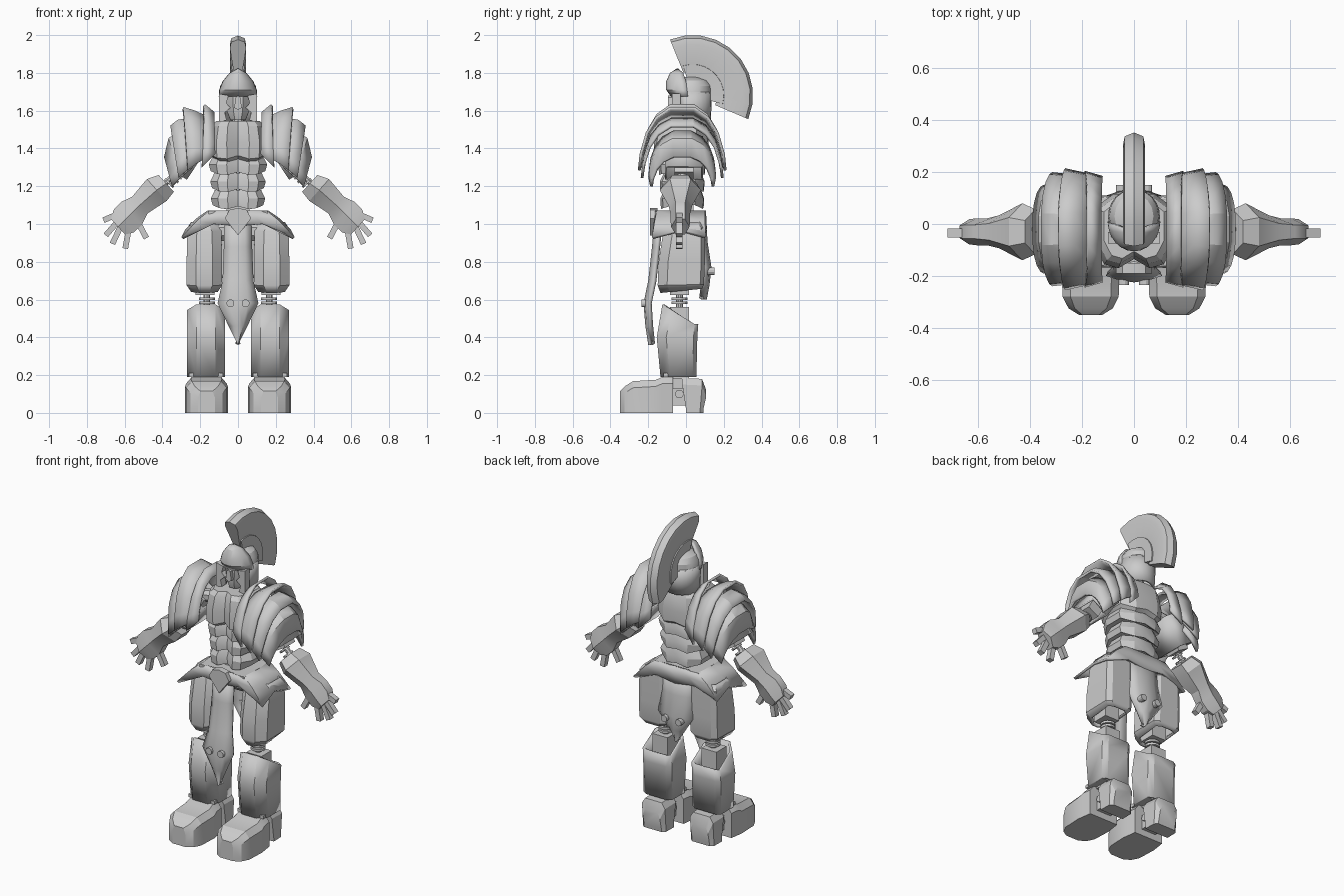
import bpy, bmesh, math
from mathutils import Vector as V

if "Cube" in bpy.data.objects:
    bpy.data.objects.remove(bpy.data.objects["Cube"])


def make(name, verts, faces, mirror=False, solid=0):
    me = bpy.data.meshes.new(name)
    me.from_pydata([tuple(v) for v in verts], [], faces)
    bm = bmesh.new()
    bm.from_mesh(me)
    bmesh.ops.remove_doubles(bm, verts=bm.verts, dist=1e-5)
    bmesh.ops.recalc_face_normals(bm, faces=bm.faces)
    bm.to_mesh(me)
    bm.free()
    ob = bpy.data.objects.new(name, me)
    bpy.context.collection.objects.link(ob)
    if solid:
        m = ob.modifiers.new("thick", "SOLIDIFY")
        m.thickness, m.offset = solid, -1
    if mirror:
        m = ob.modifiers.new("mirror", "MIRROR")
        m.use_mirror_merge = False
    return ob


def loft(name, rings, cap=True, closed=True, **kw):
    n = len(rings[0])
    verts = [p for r in rings for p in r]
    faces = []
    for i in range(len(rings) - 1):
        for j in range(n if closed else n - 1):
            k = (j + 1) % n
            faces.append((i*n + j, i*n + k, (i+1)*n + k, (i+1)*n + j))
    if cap and closed:
        faces += [tuple(range(n)), tuple(range(len(verts) - n, len(verts)))]
    return make(name, verts, faces, **kw)


def bar(name, stations, n=4, **kw):
    """Stations (centre, half width, half depth) swept along a straight axis."""
    d = (V(stations[-1][0]) - V(stations[0][0])).normalized()
    ref = V((0, 1, 0)) if abs(d.y) < .9 else V((1, 0, 0))
    u = d.cross(ref).normalized()
    v = d.cross(u)
    rings = []
    for c, hu, hv in stations:
        k = 1 / math.cos(math.pi / n)
        angs = [(2*i + 1) * math.pi / n for i in range(n)]
        rings.append([V(c) + u*hu*k*math.cos(a) + v*hv*k*math.sin(a) for a in angs])
    return loft(name, rings, **kw)


def rod(name, a, b, r, r2=None, n=4, **kw):
    return bar(name, [(a, r, r2 or r), (b, r, r2 or r)], n, **kw)


def plate(name, pts, y0, y1, **kw):
    return loft(name, [[(x, y, z) for x, z in pts] for y in (y0, y1)], **kw)


def sym(half):
    """Complete a half outline (x >= 0, first and last points on x = 0)."""
    return half + [(-p[0],) + tuple(p[1:]) for p in half[-2:0:-1]]


# Torso: chest and overlapping scalloped belly plates
def body(sx, sy, z, dip=0):
    plan = [(0, -.135, .3), (.06, -.17, 1), (.115, -.155, .8), (.155, -.08, 0),
            (.155, .06, 0), (.08, .115, 1), (0, .12, .4)]
    return sym([(x*sx, y*sy, z - dip*k) for x, y, k in plan])

loft("chest", [body(.75, .78, 1.545), body(.9, .9, 1.52), body(1, 1, 1.43), body(.97, .98, 1.37, .025), body(.85, .8, 1.35, .02)])
for i, z in enumerate((1.36, 1.27, 1.18)):
    s = (1, .95, .93)[i]
    loft("belly_plate", [body(.85*s, .72*s, z), body(1.0*s, .86*s, z - .045),
                         body(.93*s, .84*s, z - .08, .02), body(.8*s, .7*s, z - .07, .02)])
rod("waist_post", (0, -.02, 1.0), (0, -.02, 1.15), .06, .06)
rod("neck", (0, 0, 1.5), (0, 0, 1.6), .03, n=10)

# Head, dome, brow visor and cheek guards
def oval(rx, ry, z, cy=.03, a0=0, a1=360, n=16):
    m = n if a1 - a0 >= 360 else n + 1
    return [(rx*math.cos(math.radians(a0 + (a1-a0)*i/n)),
             cy + ry*math.sin(math.radians(a0 + (a1-a0)*i/n)), z) for i in range(m)]

loft("helmet_dome", [oval(r, s, z) for r, s, z in
     ((.1, .105, 1.69), (.095, .105, 1.73), (.075, .085, 1.76), (.035, .04, 1.778))])
loft("helmet_back", [oval(r, s, z, .03, -35, 215) for r, s, z in
     ((.1, .105, 1.7), (.1, .105, 1.62), (.097, .1, 1.54))], closed=False, solid=.015)
loft("brow_visor", [oval(r, s, z, c, 180, 360, 12) for r, s, z, c in
     ((.102, .09, 1.675, .01), (.1, .11, 1.71, .005), (.082, .105, 1.755, 0),
      (.045, .07, 1.8, -.015), (.004, .01, 1.822, -.04))], closed=False, solid=.015)
bar("face", [((0, -.01, 1.55), .04, .05), ((0, -.01, 1.6), .06, .065), ((0, -.005, 1.7), .065, .065)], 8)
plate("nose", sym([(0, 1.68), (.012, 1.67), (.02, 1.615), (0, 1.605)]), -.095, -.05)
plate("cheek_guard", [(.05, 1.68), (.1, 1.69), (.1, 1.54), (.06, 1.55), (.07, 1.59), (.04, 1.615), (.062, 1.64)],
      -.075, -.03, mirror=True)

# Crest fan
def arc_ring(deg, prof):
    a = math.radians(deg)
    return [(x, .035 + r*math.cos(a), 1.68 + r*math.sin(a)) for x, r in prof]

crest = sym([(0, .13), (.022, .13), (.043, .27), (.036, .305), (0, .32)])
loft("crest", [arc_ring(112 - 135*i/9, crest) for i in range(10)])
loft("crest_base", [arc_ring(108 - 124*i/9, sym([(0, .09), (.03, .09), (.034, .165), (0, .17)])) for i in range(10)])

# Shoulder plates: nested arches from inner to outer
ARCH = [(-1, 0), (-.96, .25), (-.82, .58), (-.6, .82), (-.28, .97), (.28, .97), (.6, .82), (.82, .58), (.96, .25), (1, 0)]

def arch(ax, az, bx, bz, h):
    return [(bx + (ax-bx)*t, -.02 + h*s, bz + (az-bz)*t) for s, t in ARCH]

for edges in (((.125, 1.60, .12, 1.37, .205), (.175, 1.645, .19, 1.30, .225)),
              ((.17, 1.58, .15, 1.36, .21), (.23, 1.61, .22, 1.32, .225), (.29, 1.63, .265, 1.285, .235)),
              ((.26, 1.57, .2, 1.34, .205), (.32, 1.56, .27, 1.285, .215), (.36, 1.53, .315, 1.245, .22)),
              ((.325, 1.5, .24, 1.3, .175), (.37, 1.46, .3, 1.25, .18), (.393, 1.36, .35, 1.2, .17))):
    loft("shoulder_plate", [arch(*e) for e in edges], closed=False, solid=.015, mirror=True)

# Arms
rod("shoulder_joint", (.1, -.01, 1.45), (.28, -.01, 1.42), .035, n=8, mirror=True)
rod("upper_arm_shell", (.22, -.01, 1.43), (.325, -.01, 1.27), .065, .1, cap=False, solid=.015, mirror=True)
rod("upper_arm", (.23, -.01, 1.44), (.335, -.01, 1.255), .04, .05, mirror=True)
rod("elbow_link", (.32, -.02, 1.28), (.41, -.02, 1.19), .015, n=8, mirror=True)
for x in (.335, .36):
    rod("elbow_disc", (x, -.02, 1.58 - x), (x + .008, -.02, 1.572 - x), .032, n=10, mirror=True)
bar("gauntlet", [((.38, -.03, 1.215), .06, .075), ((.43, -.03, 1.18), .078, .095), ((.52, -.03, 1.10), .06, .055),
                 ((.565, -.03, 1.055), .082, .045), ((.605, -.03, 1.015), .08, .045), ((.635, -.03, .985), .055, .042)],
    6, mirror=True)
for bx, bz, tx, tz in ((.62, 1.06, .712, 1.02), (.63, 1.02, .7, .94), (.62, .99, .665, .895), (.575, .99, .597, .87), (.53, 1.01, .485, .925)):
    rod("finger", (bx, -.035, bz), (tx, -.035, tz), .015, .017, mirror=True)

# Belt skirt, buckle and hanging cloths
TOP = sym([(0, -.16), (.08, -.165), (.15, -.155), (.16, -.03), (.15, .1), (.08, .105), (0, .105)])
MID = sym([(0, -.165, 1.03), (.1, -.168, 1.035), (.215, -.165, 1.02), (.22, -.03, 1.03), (.215, .1, 1.02), (.1, .108, 1.03), (0, .108, 1.02)])
LOW = sym([(0, -.17, .99), (.13, -.165, 1.0), (.3, -.18, .93), (.28, -.03, .97), (.295, .105, .935), (.13, .11, .99), (0, .11, .97)])
loft("belt_skirt", [[(x, y, 1.072) for x, y in TOP], MID, LOW], cap=False, solid=.015)
rod("pelvis_top", (0, -.03, 1.03), (0, -.03, 1.07), .155, .13)
rod("hip_bar", (-.19, -.02, .96), (.19, -.02, .96), .05, n=8)
plate("buckle", sym([(0, 1.085), (.045, 1.075), (.07, 1.03), (0, .94)]), -.19, -.15)

def cloth(name, rows, d):
    loft(name, [[(-w, y + d, z), (-w*.5, y + d*.3, z), (0, y, z), (w*.5, y + d*.3, z), (w, y + d, z)]
                for w, y, z in rows], closed=False, solid=.02)

cloth("front_cloth", [(.072, -.165, 1.03), (.075, -.18, .88), (.082, -.2, .7), (.108, -.225, .58), (.05, -.215, .46), (.001, -.2, .36)], .025)
cloth("back_cloth", [(.12, .105, 1.03), (.115, .115, .9), (.12, .135, .77), (.06, .125, .68), (.001, .11, .6)], -.03)
rod("front_stud", (.04, -.235, .58), (.04, -.2, .58), .02, n=12, mirror=True)
rod("back_stud", (.05, .15, .75), (.05, .1, .75), .02, n=12, mirror=True)

# Legs
def leg(cx, hx, yf, yb, zf, zb, c=.05):
    ys = [(hx, yb + .0), (hx, yf + c), (hx - c, yf), (-hx + c, yf), (-hx, yf + c), (-hx, yb), (-hx + c*.6, yb + .02), (hx - c*.6, yb + .02)]
    return [(cx + x, y, zf + (zb - zf) * min(1, max(0, (y - yf) / (yb - yf)))) for x, y in ys]

loft("thigh_armour", [leg(.178, .07, -.10, .06, 1.01, 1.01), leg(.178, .09, -.12, .08, .96, .98), leg(.178, .094, -.145, .08, .8, .8),
                      leg(.178, .094, -.15, .075, .675, .68), leg(.178, .07, -.135, .065, .635, .655)],
     cap=False, solid=.015, mirror=True)
rod("thigh_core", (.175, -.035, .625), (.175, -.035, .99), .05, .05, mirror=True)
rod("knee_post", (.165, -.035, .5), (.165, -.035, .64), .018, n=10, mirror=True)
for z in (.583, .605):
    rod("knee_disc", (.165, -.035, z - .007), (.165, -.035, z + .007), .042, n=12, mirror=True)
loft("shin_armour", [leg(.17, .1, -.125, .045, .575, .47), leg(.17, .1, -.155, .04, .4, .4), leg(.17, .1, -.135, .035, .19, .19)],
     cap=False, solid=.015, mirror=True)
rod("shin_core", (.17, -.035, .18), (.17, -.035, .56), .052, .05, mirror=True)
rod("shin_base", (.17, -.045, .19), (.17, -.045, .21), .09, .075, mirror=True)

# Feet: toe cap, ankle and heel
def foot(y, w, h, c=.035, dy=0):
    return [(.167 + x*w, y + dy*(zz > .02), zz) for x, zz in
            ((-1, 0), (-1, .02), (-1, h - c), (-.72, h), (.72, h), (1, h - c), (1, .02), (1, 0))]

loft("toe_cap", [foot(-.35, .045, .115), foot(-.325, .085, .14), foot(-.28, .108, .168), foot(-.16, .113, .175),
                 foot(-.125, .108, .19), foot(-.07, .1, .19)], mirror=True)
loft("heel", [foot(0, .082, .185, dy=-.02), foot(.075, .08, .18, dy=.01), foot(.092, .06, .12, dy=.015)], mirror=True)
rod("ankle_block", (.167, -.08, .085), (.167, .03, .085), .045, .05, mirror=True)
rod("ankle_post", (.167, -.035, .08), (.167, -.035, .2), .03, mirror=True)
rod("ankle_pin", (.105, -.035, .1), (.23, -.035, .1), .022, n=12, mirror=True)

# Smooth the curved areas, keep creases
bpy.ops.object.select_all(action="SELECT")
bpy.context.view_layer.objects.active = bpy.context.selected_objects[0]
bpy.ops.object.shade_smooth_by_angle(angle=math.radians(28))
